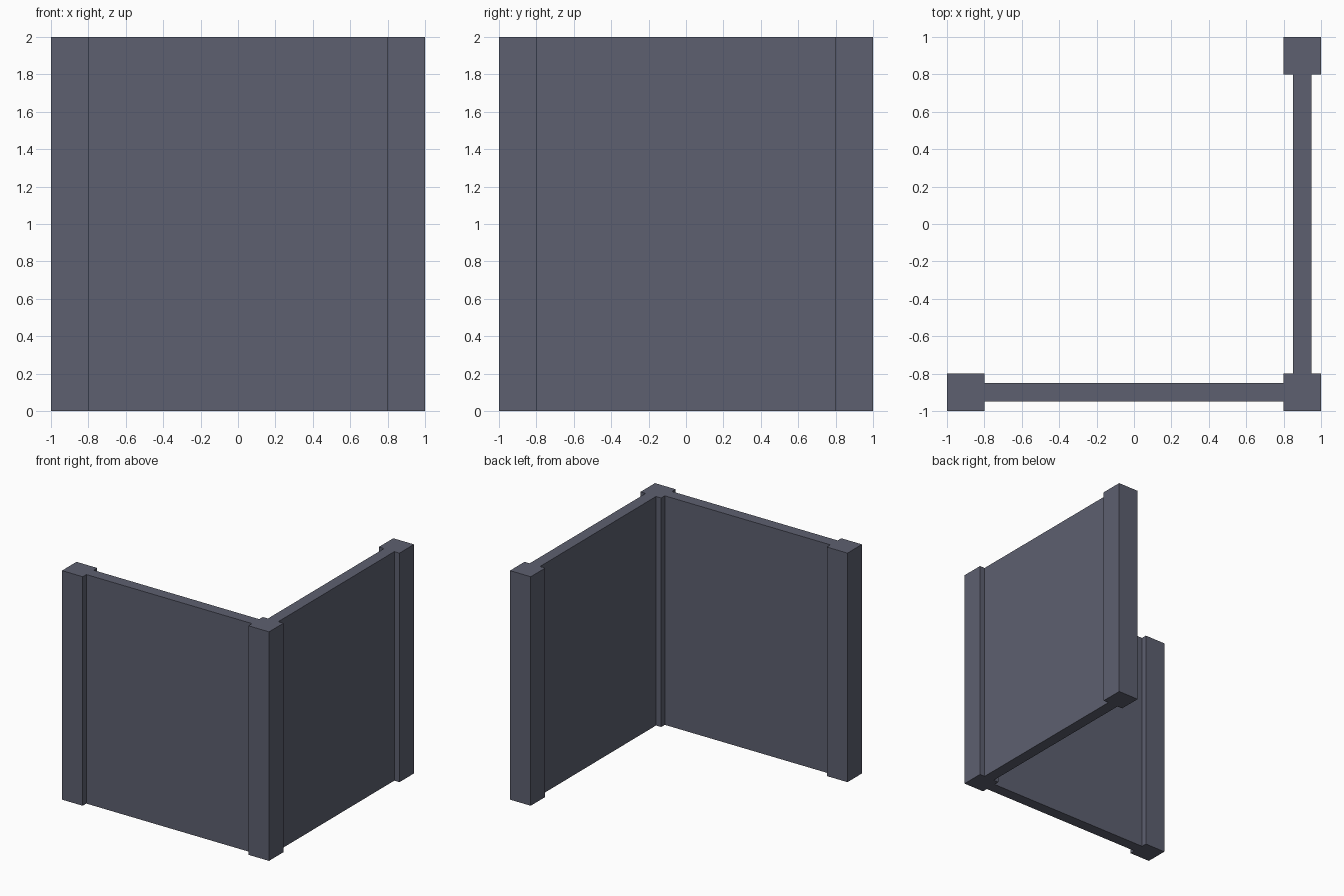
import bpy

if "Cube" in bpy.data.objects:
    bpy.data.objects.remove(bpy.data.objects["Cube"])

# single slate grey colour
slate = bpy.data.materials.new("slate_grey")
slate.diffuse_color = (0.11, 0.117, 0.162, 1.0)
slate.use_nodes = True
slate.node_tree.nodes["Principled BSDF"].inputs["Base Color"].default_value = slate.diffuse_color

HEIGHT = 2.0


def box(name, x0, x1, y0, y1):
    """Full-height box standing on the ground."""
    bpy.ops.mesh.primitive_cube_add(size=1, location=((x0 + x1) / 2, (y0 + y1) / 2, HEIGHT / 2))
    ob = bpy.context.object
    ob.name = name
    ob.scale = (x1 - x0, y1 - y0, HEIGHT)
    bpy.ops.object.transform_apply(location=False, rotation=False, scale=True)
    ob.data.materials.append(slate)
    return ob


# square posts at both ends and the corner
for name, x, y in (("left_post", -0.9, -0.9), ("corner_post", 0.9, -0.9), ("back_post", 0.9, 0.9)):
    box(name, x - 0.1, x + 0.1, y - 0.1, y + 0.1)

# thin wall panels between the posts
box("front_wall", -0.8, 0.8, -0.95, -0.85)
box("right_wall", 0.85, 0.95, -0.8, 0.8)
